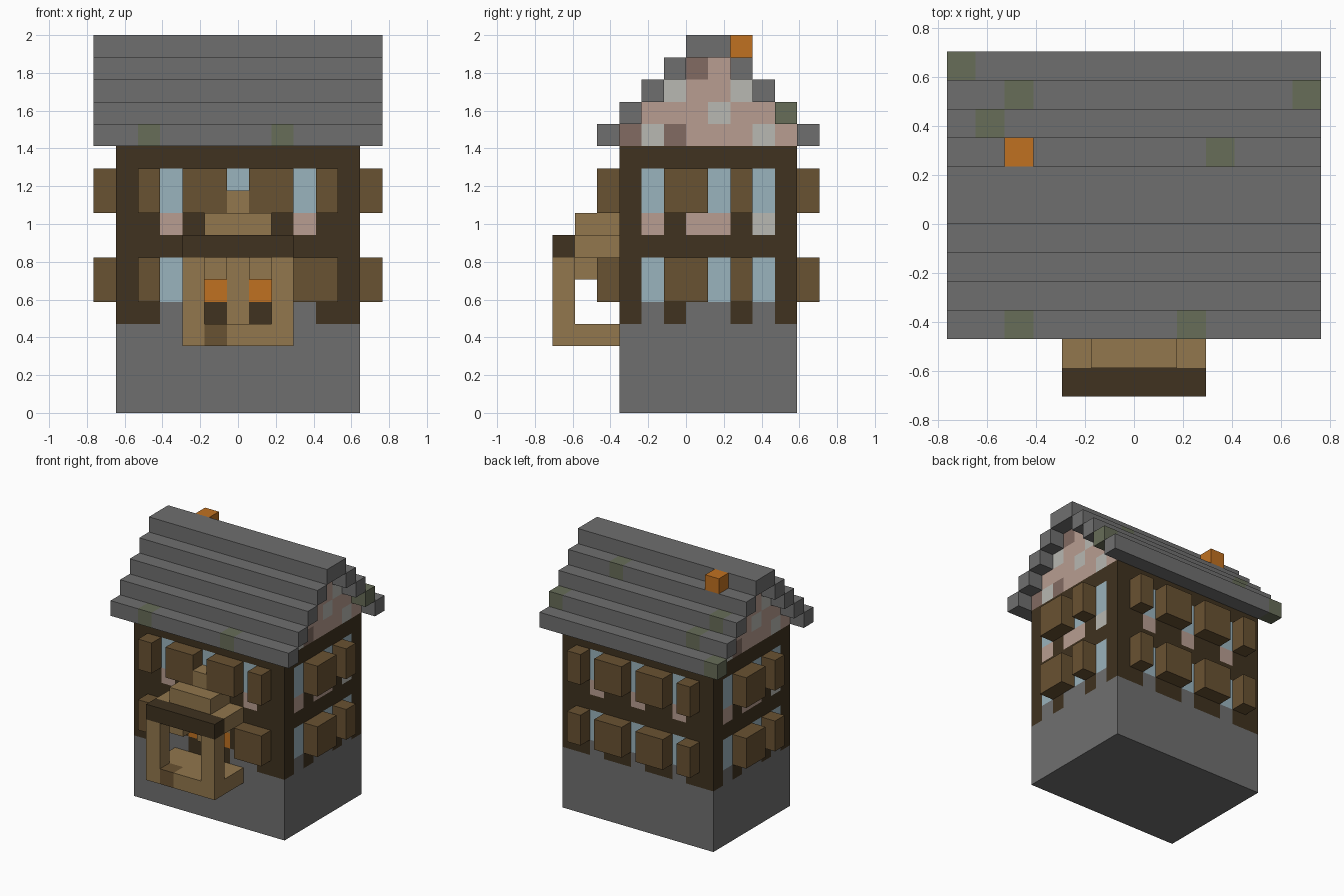
import bpy, bmesh
from mathutils import Vector

cube = bpy.data.objects.get("Cube")
if cube:
    bpy.data.objects.remove(cube, do_unlink=True)

U = 2 / 17  # one block

# Palette, keyed by the letters used in the wall patterns
PALETTE = {
    "G": ("stone_grey", (0.159, 0.159, 0.159)),
    "D": ("dark_timber", (0.050, 0.032, 0.014)),
    "S": ("shutter_brown", (0.141, 0.084, 0.032)),
    "T": ("tan_wood", (0.287, 0.184, 0.074)),
    "B": ("window_blue", (0.323, 0.451, 0.509)),
    "P": ("pink_plaster", (0.479, 0.337, 0.283)),
    "L": ("pale_plaster", (0.479, 0.479, 0.445)),
    "R": ("dull_rose_plaster", (0.223, 0.147, 0.122)),
    "O": ("lantern_orange", (0.527, 0.165, 0.015)),
    "M": ("moss_green", (0.136, 0.153, 0.098)),
}
KEYS = list(PALETTE)
MATS = []
for label, rgb in PALETTE.values():
    mat = bpy.data.materials.new(label)
    mat.use_nodes = True
    mat.diffuse_color = (*rgb, 1)
    mat.node_tree.nodes["Principled BSDF"].inputs["Base Color"].default_value = (*rgb, 1)
    MATS.append(mat)


def finish(name, bm):
    mesh = bpy.data.meshes.new(name)
    bm.to_mesh(mesh)
    bm.free()
    for mat in MATS:
        mesh.materials.append(mat)
    obj = bpy.data.objects.new(name, mesh)
    bpy.context.collection.objects.link(obj)
    return obj


def box(name, key, x, y, z):
    """Box from (low, high) ranges in blocks."""
    bm = bmesh.new()
    bmesh.ops.create_cube(bm, size=1)
    for v in bm.verts:
        v.co = Vector([(r[0] + r[1]) / 2 + c * (r[1] - r[0]) for c, r in zip(v.co, (x, y, z))]) * U
    for f in bm.faces:
        f.material_index = KEYS.index(key)
    return finish(name, bm)


def wall(name, start, step, rows):
    """Grid of coloured cells, rows listed from the ground up."""
    bm = bmesh.new()
    start, step, up = Vector(start), Vector(step), Vector((0, 0, 1))
    for z, row in enumerate(rows):
        for c, key in enumerate(row):
            if key == ".":
                continue
            p = start + step * c + up * z
            quad = [p, p + step, p + step + up, p + up]
            f = bm.faces.new([bm.verts.new(q * U) for q in quad])
            f.material_index = KEYS.index(key)
    bmesh.ops.remove_doubles(bm, verts=bm.verts, dist=0.001)
    return finish(name, bm)


# Walls: stone base, timber frame, windows and plaster
long_base, long_beam, long_win = "G" * 11, "D" * 11, "DDBDDBDDBDD"
long_sill = "DDPDDPDDPDD"
back = [long_base] * 4 + ["DDGDDGDDGDD", long_win, long_win, long_beam,
                          long_sill, long_win, long_win, long_beam]
front = list(back)
front[4:7] = ["DDGGDTDGGDD", "DDBDOTODDDD", "DDBDTTTDDDD"]
front[9] = "DDBDDTDDBDD"
side_win = "DBDDBDBD"
side = ["G" * 8] * 4 + ["DGDGGDGD", side_win, side_win, "D" * 8,
                        "DPDPPDLD", side_win, side_win, "D" * 8,
                        "RLRPPPLP", ".PPPLPP.", "..LPPL..", "...RP..."]
wall("front_wall", (-5.5, -3, 0), (1, 0, 0), front)
wall("back_wall", (5.5, 5, 0), (-1, 0, 0), back)
wall("right_wall", (5.5, -3, 0), (0, 1, 0), side)
wall("left_wall", (-5.5, 5, 0), (0, -1, 0), side)
box("base_slab", "G", (-5.49, 5.49), (-2.99, 4.99), (0, 0.1))

# Shutters on both floors
for floor, z in (("lower", (5, 7)), ("upper", (9, 11))):
    for i, (a, b) in enumerate(((-4.5, -3.5), (-2.5, -0.5), (0.5, 2.5), (3.5, 4.5))):
        box(f"{floor}_back_shutter_{i}", "S", (a, b), (5, 6), z)
        if floor == "upper":
            box(f"{floor}_front_shutter_{i}", "S", (a, b), (-4, -3), z)
    for i, (a, b) in enumerate(((-1, 1), (2, 3))):
        box(f"{floor}_right_shutter_{i}", "S", (5.5, 6.5), (a, b), z)
        box(f"{floor}_left_shutter_{i}", "S", (-6.5, -5.5), (2 - b, 2 - a), z)
box("lower_front_shutter_narrow", "S", (-4.5, -3.5), (-4, -3), (5, 7))
box("lower_front_shutter_wide", "S", (2.5, 4.5), (-4, -3), (5, 7))


# Stepped roof: bars with mossy blocks set into them
def roof_bar(name, y, z, moss=()):
    x = -6.5
    for i, m in enumerate(moss):
        if m > x:
            box(f"{name}_part_{i}", "G", (x, m), y, z)
        box(f"{name}_moss_{i}", "M", (m, m + 1), y, z)
        x = m + 1
    if x < 6.5:
        box(name, "G", (x, 6.5), y, z)


front_moss = {0: (-4.5, 1.5)}
back_moss = {0: (-6.5,), 1: (-4.5, 5.5), 2: (-5.5,), 3: (2.5,)}
for i in range(4):
    z = (12 + i, 13 + i)
    roof_bar(f"roof_front_step_{i}", (i - 4, i - 3), z, front_moss.get(i, ()))
    roof_bar(f"roof_back_step_{i}", (5 - i, 6 - i), z, back_moss.get(i, ()))
roof_bar("roof_ridge", (0, 2), (16, 17))
box("chimney", "O", (-4.5, -3.5), (2, 3), (16, 17))

# Porch: floor, posts, beam and small stepped gable
box("porch_floor", "T", (-2.5, 2.5), (-5, -3), (3, 4))
for name, key, x in (("left", "T", (-2.5, -1.5)), ("step", "S", (-1.5, -0.5)),
                     ("right", "T", (-0.5, 2.5))):
    box(f"porch_sill_{name}", key, x, (-6, -5), (3, 4))
for s, name in ((-1, "right"), (1, "left")):
    box(f"porch_post_{name}", "T", sorted((s * 1.5, s * 2.5)), (-6, -5), (4, 7))
    box(f"porch_bracket_{name}", "T", sorted((s * 0.5, s * 1.5)), (-5, -4), (6, 7))
box("porch_beam", "D", (-2.5, 2.5), (-6, -5), (7, 8))
box("porch_roof_low", "T", (-2.5, 2.5), (-5, -3), (7, 8))
box("porch_roof_mid", "T", (-1.5, 1.5), (-5, -3), (8, 9))
box("porch_roof_peak", "T", (-0.5, 0.5), (-4, -3), (9, 10))
